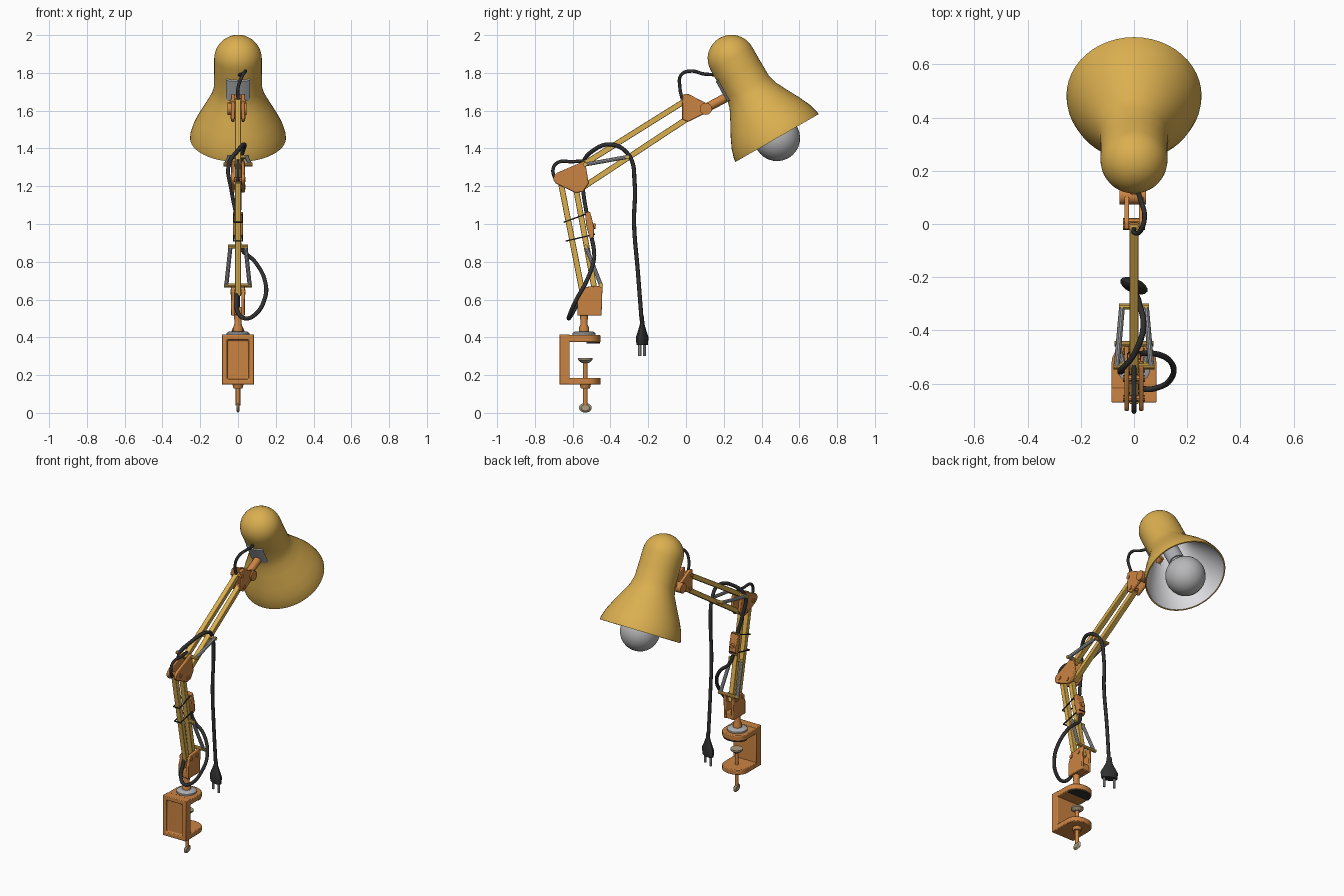
import bpy, bmesh
from math import sin, cos, pi, radians
from mathutils import Vector

cube = bpy.data.objects.get("Cube")
if cube:
    bpy.data.objects.remove(cube)


def material(name, rgb):
    m = bpy.data.materials.new(name)
    m.use_nodes = True
    m.diffuse_color = (*rgb, 1)
    m.node_tree.nodes["Principled BSDF"].inputs["Base Color"].default_value = (*rgb, 1)
    return m


YELLOW = material("mustard yellow", (0.71, 0.43, 0.08))
ORANGE = material("copper orange", (0.6, 0.23, 0.055))
BLACK = material("black rubber", (0.03, 0.03, 0.03))
STEEL = material("grey steel", (0.42, 0.43, 0.45))
WHITE = material("white enamel", (0.72, 0.72, 0.75))
BULB = material("bulb glass", (0.48, 0.48, 0.49))
TAN = material("tan metal", (0.42, 0.34, 0.21))


def finish(name, bm, *mats, smooth=True, bevel=0):
    bmesh.ops.recalc_face_normals(bm, faces=bm.faces)
    mesh = bpy.data.meshes.new(name)
    bm.to_mesh(mesh)
    bm.free()
    obj = bpy.data.objects.new(name, mesh)
    bpy.context.collection.objects.link(obj)
    for m in mats:
        mesh.materials.append(m)
    if bevel:
        mod = obj.modifiers.new("soft edges", "BEVEL")
        mod.width, mod.segments = bevel, 2
    if smooth:
        bpy.ops.object.select_all(action="DESELECT")
        obj.select_set(True)
        bpy.context.view_layer.objects.active = obj
        bpy.ops.object.shade_smooth_by_angle(angle=radians(35))
    return obj


def lathe(name, profile, base, axis, *mats, sides=16, u=None, squash=1, arc=None, split=999):
    """Revolve (radius, height) points; bands from index split on use the second material."""
    base, axis = Vector(base), Vector(axis).normalized()
    u = Vector(u) if u else (Vector((0, 1, 0)) if abs(axis.x) > 0.9 else Vector((1, 0, 0)))
    u = (u - axis * u.dot(axis)).normalized()
    v = axis.cross(u) * squash
    lo, hi = arc or (0, 2 * pi)
    count = sides + 1 if arc else sides
    bm = bmesh.new()
    rings = []
    for r, h in profile:
        ring = []
        for i in range(count):
            a = lo + (hi - lo) * i / sides
            ring.append(bm.verts.new(base + axis * h + (u * cos(a) + v * sin(a)) * r))
        rings.append(ring)
    for k in range(len(rings) - 1):
        for i in range(sides):
            j = (i + 1) % count
            f = bm.faces.new((rings[k][i], rings[k][j], rings[k + 1][j], rings[k + 1][i]))
            f.material_index = int(k >= split)
    bmesh.ops.remove_doubles(bm, verts=bm.verts, dist=1e-5)
    return finish(name, bm, *mats)


def rod(name, a, b, r, mat, sides=12):
    a, b = Vector(a), Vector(b)
    n = (b - a).length
    return lathe(name, [(0, 0), (r, 0), (r, n), (0, n)], a, b - a, mat, sides=sides)


def prism(name, outline, lo, hi, mat, plane="yz", bevel=0.005):
    bm = bmesh.new()
    place = (lambda p, d: (d, *p)) if plane == "yz" else (lambda p, d: (*p, d))
    face = bm.faces.new([bm.verts.new(place(p, lo)) for p in outline])
    new = bmesh.ops.extrude_face_region(bm, geom=[face])["geom"]
    shift = Vector(place((0, 0), hi - lo))
    bmesh.ops.translate(bm, verts=[g for g in new if isinstance(g, bmesh.types.BMVert)], vec=shift)
    return finish(name, bm, mat, bevel=bevel)


def bar(name, a, b, width=0.03, half=0.016):
    a, b = Vector(a), Vector(b)
    d = (b - a).normalized()
    n = Vector((-d.y, d.x)) * width / 2
    return prism(name, [a + n, b + n, b - n, a - n], -half, half, YELLOW, bevel=0.003)


def cable(name, points, r=0.011):
    curve = bpy.data.curves.new(name, "CURVE")
    curve.dimensions = "3D"
    curve.bevel_depth, curve.bevel_resolution = r, 2
    curve.resolution_u, curve.use_fill_caps = 6, True
    s = curve.splines.new("BEZIER")
    s.bezier_points.add(len(points) - 1)
    for bp, p in zip(s.bezier_points, points):
        bp.co = p
        bp.handle_left_type = bp.handle_right_type = "AUTO"
    curve.materials.append(BLACK)
    obj = bpy.data.objects.new(name, curve)
    bpy.context.collection.objects.link(obj)
    bpy.ops.object.select_all(action="DESELECT")
    obj.select_set(True)
    bpy.context.view_layer.objects.active = obj
    bpy.ops.object.convert(target="MESH")
    bpy.ops.object.shade_smooth_by_angle(angle=radians(60))


# Shade, enamelled inside, tilted forward
RIM = Vector((0, 0.482, 1.455))
AXIS = Vector((0, -0.498, 0.867))
bell = [(0.254, 0), (0.252, 0.02), (0.237, 0.07), (0.211, 0.125), (0.168, 0.205),
        (0.14, 0.26), (0.127, 0.31), (0.126, 0.4)]
dome = [(0.126 * cos(a), 0.485 + 0.126 * sin(a)) for a in [pi / 2 * i / 8 for i in range(9)]]
outer = bell + dome
inner = [(max(r - 0.01, 0), h * 0.985) for r, h in outer[::-1]]
inner[0] = (0, 0.6)
inner[-1] = (0.246, 0)
# outer wall ends at the tip; the rest is the lining
lathe("shade", [inner[-1]] + outer, RIM, AXIS, YELLOW, sides=48)
lathe("shade_lining", inner, RIM, AXIS, WHITE, sides=48)
lathe("shade_mount_plate", [(0.12, 0.29), (0.134, 0.3), (0.132, 0.42), (0.12, 0.43)], RIM, AXIS,
      STEEL, arc=(-pi / 2 - 0.5, -pi / 2 + 0.5))

# Bulb and socket
ball = [(0.122 * sin(a), -0.122 * cos(a)) for a in [pi * i / 14 for i in range(13)]]
lathe("bulb", ball + [(0.04, 0.16), (0, 0.16)], RIM, AXIS, BULB, sides=28)
rod("bulb_socket", RIM + AXIS * 0.15, RIM + AXIS * 0.45, 0.05, STEEL, 20)

# Arms
bar("lower_arm_front", (-0.663, 1.22), (-0.545, 0.62))
bar("lower_arm_back", (-0.585, 1.2), (-0.478, 0.62))
bar("upper_arm_top", (-0.56, 1.305), (0.0, 1.655))
bar("upper_arm_bottom", (-0.56, 1.185), (0.01, 1.56))

# Joint brackets: a pair of plates on each joint
elbow = [(-0.70, 1.255), (-0.685, 1.27), (-0.535, 1.335), (-0.515, 1.215), (-0.545, 1.17),
         (-0.585, 1.165), (-0.69, 1.215), (-0.703, 1.235)]
wrist = [(-0.02, 1.685), (0.01, 1.69), (0.115, 1.635), (0.11, 1.59), (0.01, 1.54), (-0.02, 1.555)]
foot = [(-0.575, 0.515), (-0.447, 0.515), (-0.442, 0.675), (-0.548, 0.665), (-0.575, 0.6)]
for label, shape in (("elbow", elbow), ("wrist", wrist), ("foot", foot)):
    for side, s in (("left", 1), ("right", -1)):
        lo, hi = sorted((s * 0.018, s * 0.036))
        prism(f"{label}_plate_{side}", shape, lo, hi, ORANGE)
prism("foot_block", [(-0.572, 0.517), (-0.45, 0.517), (-0.45, 0.56), (-0.572, 0.56)],
      -0.03, 0.03, ORANGE)
for i, (y, z) in enumerate([(-0.655, 1.235), (-0.58, 1.195), (-0.01, 1.65), (0.01, 1.57),
                            (-0.545, 0.64), (-0.48, 0.64)]):
    rod(f"pivot_bolt_{i}", (-0.041, y, z), (0.041, y, z), 0.013, ORANGE, 8)

# Shade swivel
rod("swivel_knob", (-0.055, 0.105, 1.61), (0.045, 0.105, 1.61), 0.032, ORANGE, 16)
rod("swivel_rod", (0, 0.1, 1.61), (0, 0.25, 1.69), 0.024, ORANGE)

# Tension springs and their cross bolts
for label, a, wa, b, wb in (("lower", (-0.45, 0.675), 0.062, (-0.53, 0.88), 0.04),
                            ("upper", (-0.535, 1.315), 0.065, (-0.31, 1.355), 0.045)):
    for side, s in (("left", 1), ("right", -1)):
        rod(f"{label}_spring_{side}", (s * wa, *a), (s * wb, *b), 0.011, STEEL, 10)
    for end, p, w in (("fixed", a, wa), ("arm", b, wb)):
        rod(f"{label}_{end}_bolt", (-w - 0.012, *p), (w + 0.012, *p), 0.011, YELLOW, 10)

# Inline switch and cable ties
prism("switch", [(-0.535, 1.06), (-0.508, 1.065), (-0.488, 0.99), (-0.487, 0.93),
                 (-0.508, 0.92), (-0.528, 0.99)], -0.026, 0.026, ORANGE)
rod("switch_button", (0, -0.5, 0.99), (0, -0.478, 0.987), 0.014, ORANGE)
for i, (y0, z0, y1, z1) in enumerate([(-0.645, 1.01, -0.51, 1.06), (-0.635, 0.91, -0.485, 0.945)]):
    w = 0.022
    loop = [(-w, y0, z0), (w, y0, z0), (w, y1, z1), (-w, y1, z1)]
    for k in range(4):
        rod(f"cable_tie_{i}_{k}", loop[k], loop[(k + 1) % 4], 0.004, BLACK, 6)

# Clamp
jaw = [(-0.085, -0.655), (0.085, -0.655)]
jaw += [(0.085 * cos(a), -0.53 + 0.078 * sin(a) ** 0.8) for a in [pi * i / 12 for i in range(12)]]
jaw += [(-0.085, -0.53)]
prism("clamp_top_jaw", jaw, 0.375, 0.412, ORANGE, "xy")
prism("clamp_bottom_jaw", jaw, 0.15, 0.185, ORANGE, "xy")
prism("clamp_pad", [(x * 0.92, y * 0.92 - 0.04) for x, y in jaw[2:]], 0.367, 0.376, BLACK, "xy", 0)
bm = bmesh.new()
bmesh.ops.create_cube(bm, size=1)
for v in bm.verts:
    v.co = (v.co.x * 0.17, v.co.y * 0.055 - 0.643, v.co.z * 0.265 + 0.2825)
bm.normal_update()
front = [f for f in bm.faces if f.normal.y < -0.9]
bmesh.ops.inset_region(bm, faces=front, thickness=0.036, depth=0)
bmesh.ops.inset_region(bm, faces=front, thickness=0.006, depth=-0.016)
finish("clamp_wall", bm, ORANGE, bevel=0.004)

# Mounting pin, washer and clamp screw
Y = -0.54
UP = (0, 0, 1)
lathe("washer", [(0, 0.41), (0.062, 0.41), (0.062, 0.422), (0.045, 0.432), (0, 0.432)],
      (0, Y, 0), UP, STEEL, sides=24)
lathe("pin", [(0, 0.43), (0.027, 0.43), (0.027, 0.45), (0.018, 0.47), (0.022, 0.52), (0, 0.52)],
      (0, Y, 0), UP, ORANGE)
Y = -0.533
rod("clamp_screw", (0, Y, 0.04), (0, Y, 0.285), 0.012, ORANGE)
lathe("screw_nut", [(0, 0.13), (0.024, 0.13), (0.03, 0.152), (0, 0.152)], (0, Y, 0), UP, ORANGE)
lathe("screw_foot", [(0, 0.265), (0.02, 0.265), (0.038, 0.28), (0.038, 0.29), (0, 0.29)],
      (0, Y, 0), UP, TAN, sides=20)
lathe("screw_handle", [(0, -0.009), (0.022, -0.009), (0.034, 0), (0.022, 0.009), (0, 0.009)],
      (0, Y, 0.027), (1, 0, 0), TAN, squash=0.75)

# Power cable
cable("shade_cable", [(0, 0.17, 1.79), (0.025, 0.09, 1.795), (0.04, 0.03, 1.81),
                      (0.025, -0.025, 1.79), (0, -0.032, 1.72), (0, -0.02, 1.66)], 0.009)
cable("elbow_cable", [(0, -0.53, 1.335), (0, -0.6, 1.33), (0, -0.68, 1.325), (0, -0.704, 1.29),
                      (0, -0.69, 1.23)], 0.009)
cable("plug_cable", [(0, -0.235, 0.49), (0, -0.255, 0.75), (0.005, -0.275, 1.0),
                     (0.01, -0.272, 1.22), (0.02, -0.3, 1.36), (0.035, -0.39, 1.42),
                     (0, -0.49, 1.39), (-0.05, -0.55, 1.31), (-0.035, -0.545, 1.18),
                     (-0.01, -0.525, 1.05)])
cable("switch_cable", [(0, -0.5, 0.93), (0.02, -0.488, 0.865), (0.09, -0.49, 0.8),
                       (0.145, -0.53, 0.69), (0.14, -0.58, 0.6), (0.09, -0.615, 0.52),
                       (0.04, -0.62, 0.5), (0, -0.6, 0.53), (-0.008, -0.565, 0.6),
                       (-0.005, -0.54, 0.67)])

# Plug with two prongs
across = Vector((0.91, -0.4, 0))
centre = Vector((0, -0.232, 0))
lathe("plug", [(0, 0.36), (0.05, 0.36), (0.055, 0.4), (0.034, 0.44), (0.02, 0.47), (0.015, 0.51),
               (0, 0.51)], centre, UP, BLACK, u=across, squash=0.5)
for side, s in (("left", 1), ("right", -1)):
    p = centre + across * s * 0.032
    rod(f"prong_{side}", p + Vector((0, 0, 0.3)), p + Vector((0, 0, 0.37)), 0.008, STEEL, 8)
